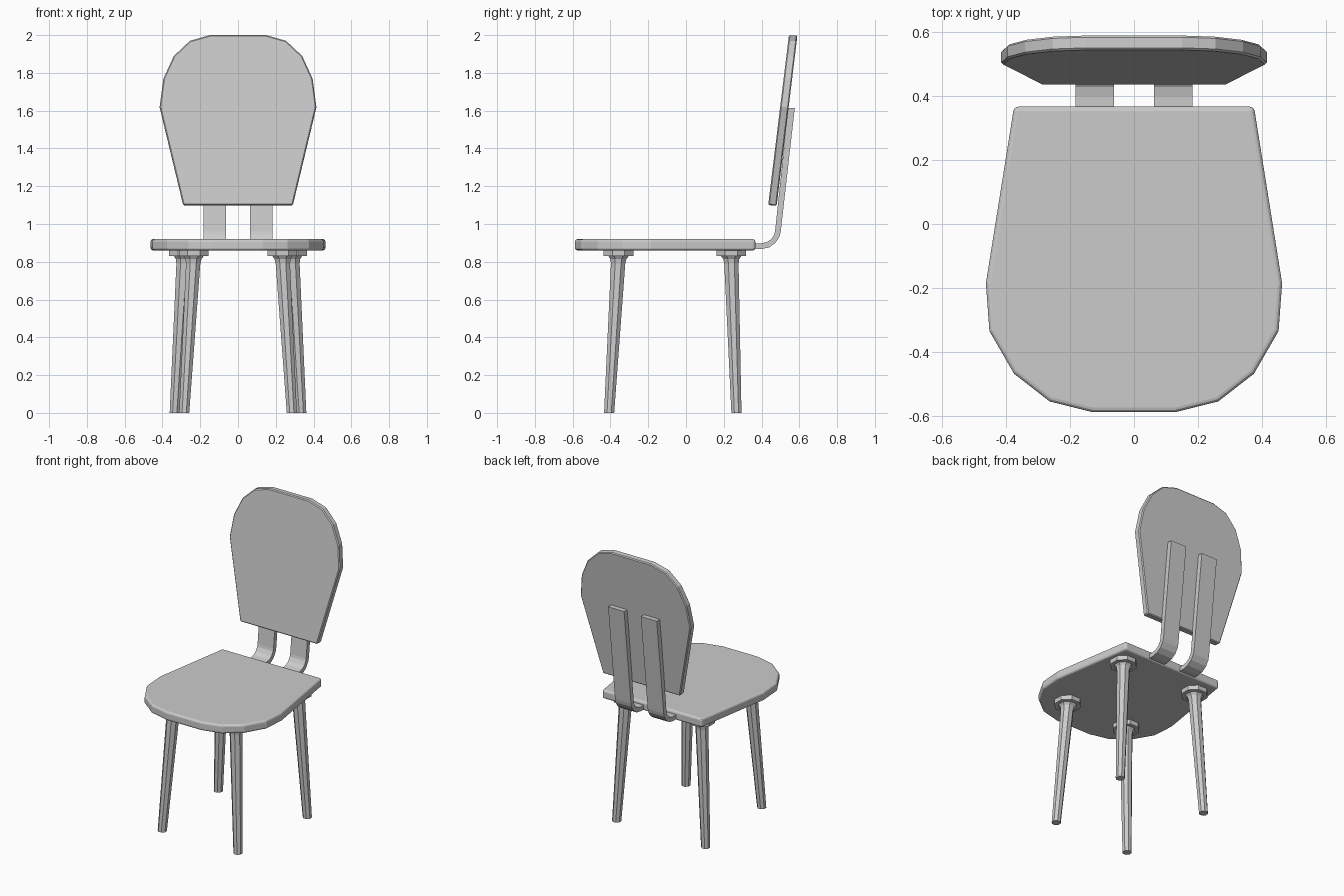
import bpy, bmesh, math
from mathutils import Vector

if "Cube" in bpy.data.objects:
    bpy.data.objects.remove(bpy.data.objects["Cube"])


def make_object(name, bm):
    bmesh.ops.recalc_face_normals(bm, faces=bm.faces)
    mesh = bpy.data.meshes.new(name)
    bm.to_mesh(mesh)
    bm.free()
    ob = bpy.data.objects.new(name, mesh)
    bpy.context.collection.objects.link(ob)
    return ob


def slab(name, points, offset, bevel=0.0, segments=2):
    """Extrude a closed outline by an offset vector."""
    bm = bmesh.new()
    face = bm.faces.new([bm.verts.new(p) for p in points])
    ext = bmesh.ops.extrude_face_region(bm, geom=[face], use_keep_orig=True)
    verts = [g for g in ext["geom"] if isinstance(g, bmesh.types.BMVert)]
    bmesh.ops.translate(bm, verts=verts, vec=offset)
    ob = make_object(name, bm)
    if bevel:
        mod = ob.modifiers.new("rounded_rim", "BEVEL")
        mod.width = bevel
        mod.segments = segments
        mod.limit_method = "ANGLE"
        mod.angle_limit = math.radians(60)
    return ob


def mirrored(half):
    return half + [(-x, v) for x, v in reversed(half)]


# Seat: straight back edge, faceted round front
seat_half = [(0.375, 0.367), (0.463, -0.185), (0.452, -0.335),
             (0.375, -0.468), (0.263, -0.555), (0.13, -0.588)]
slab("seat", [(x, y, 0.86) for x, y in mirrored(seat_half)],
     (0, 0, 0.06), 0.014, 3)

# Backrest: tilted shield shape
back_half = [(0.29, 1.10), (0.415, 1.62), (0.395, 1.77),
             (0.34, 1.89), (0.255, 1.97), (0.15, 2.0)]
TILT = 0.122
slab("backrest",
     [(x, 0.435 + TILT * (z - 1.10), z) for x, z in mirrored(back_half)],
     (0, 0.045, -0.003), 0.006, 1)

# Bent support bars joining seat and backrest
bend_c, r_out, r_in = Vector((0.40, 0.97)), 0.102, 0.072
angles = [math.radians(a) for a in (-90, -67, -44, -21, -7)]


def arc(r):
    return [(bend_c.x + r * math.cos(a), bend_c.y + r * math.sin(a)) for a in angles]


outer = [(0.34, 0.868)] + arc(r_out) + [(0.576, 1.615)]
inner = [(0.34, 0.898)] + arc(r_in) + [(0.541, 1.615)]
profile = outer + inner[::-1]
for side, x0 in (("left", -0.183), ("right", 0.063)):
    slab(side + "_support_bar", [(x0, y, z) for y, z in profile], (0.12, 0, 0))


# Legs: eight-sided, splayed, flared into a mounting collar
def leg(name, top, foot):
    top, foot = Vector(top), Vector(foot)
    rings = [(0.0, 0.029), (0.79, 0.041), (0.815, 0.046), (0.83, 0.058),
             (0.83, 0.085), (0.862, 0.085)]
    bm = bmesh.new()
    loops = []
    for z, r in rings:
        c = foot.lerp(top, min(z / 0.83, 1))
        loops.append([bm.verts.new((c.x + r * math.cos(a), c.y + r * math.sin(a), z))
                      for a in [math.pi / 8 + i * math.pi / 4 for i in range(8)]])
    for lo, hi in zip(loops, loops[1:]):
        for i in range(8):
            j = (i + 1) % 8
            bm.faces.new((lo[i], lo[j], hi[j], hi[i]))
    bm.faces.new(loops[0])
    bm.faces.new(loops[-1])
    make_object(name, bm)


for side, s in (("left", -1), ("right", 1)):
    leg(side + "_front_leg", (s * 0.235, -0.357), (s * 0.285, -0.407))
    leg(side + "_back_leg", (s * 0.286, 0.239), (s * 0.335, 0.267))
